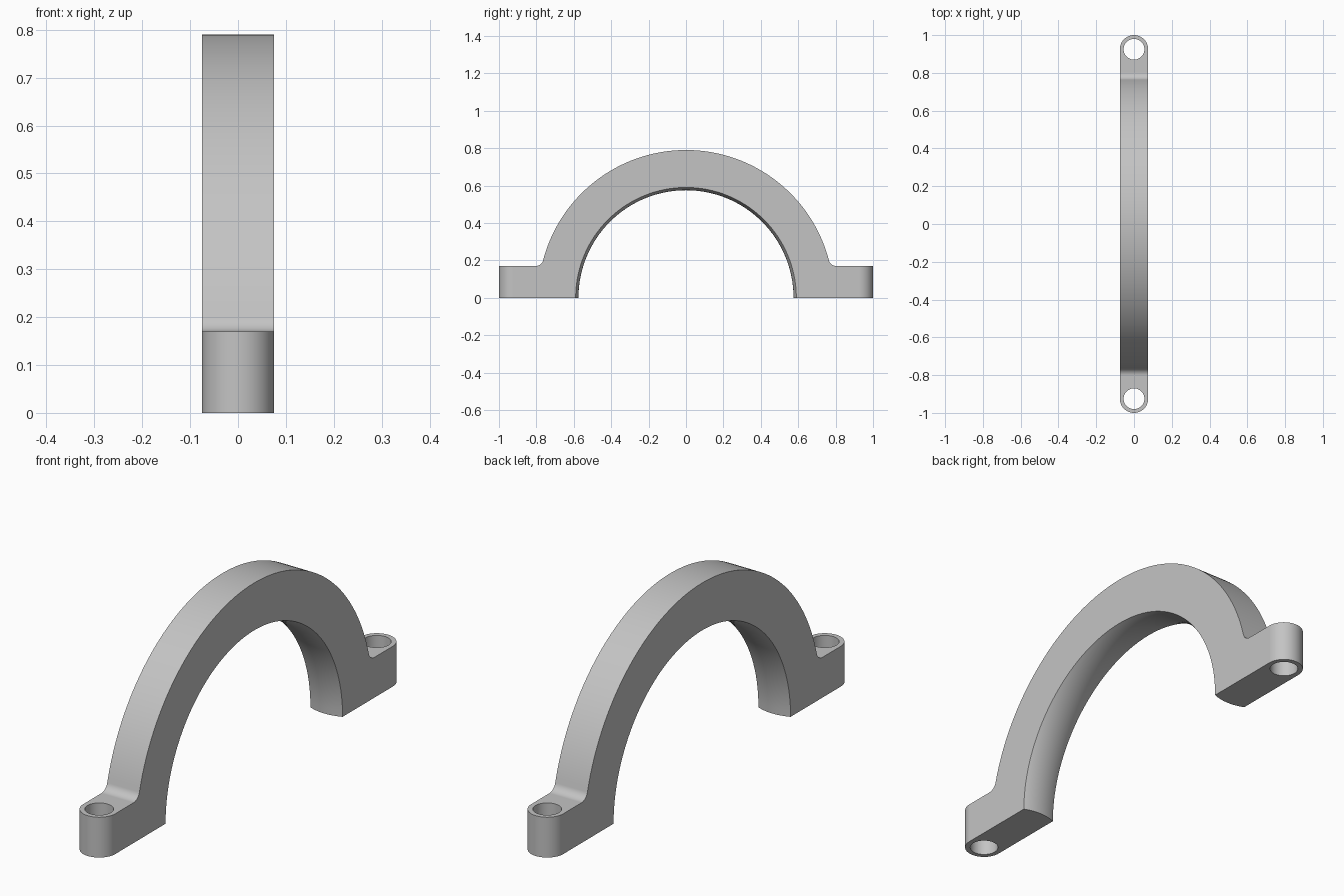
import bpy
import bmesh
from math import sin, cos, pi, sqrt, atan2
from mathutils import Matrix, Vector

if "Cube" in bpy.data.objects:
    bpy.data.objects.remove(bpy.data.objects["Cube"], do_unlink=True)

OUTER, INNER = 0.79, 0.575        # arch radii
HALF_W, CROWN = 0.075, 0.015      # half width and bulge of the inner face
TAB_H, FILLET = 0.17, 0.04        # foot height and fillet radius
HOLE_Y, HOLE_R = 0.925, 0.055     # bolt holes


def arc(cx, cy, r, a0, a1, n):
    """Points on an arc, both ends included."""
    return [(cx + r * cos(a0 + (a1 - a0) * i / n),
             cy + r * sin(a0 + (a1 - a0) * i / n)) for i in range(n + 1)]


def finish(name, bm):
    bmesh.ops.recalc_face_normals(bm, faces=bm.faces)
    mesh = bpy.data.meshes.new(name)
    bm.to_mesh(mesh)
    bm.free()
    obj = bpy.data.objects.new(name, mesh)
    bpy.context.collection.objects.link(obj)
    return obj


def prism(name, points, shift):
    """Extrude a closed outline of 3D points."""
    bm = bmesh.new()
    face = bm.faces.new([bm.verts.new(p) for p in points])
    ext = bmesh.ops.extrude_face_region(bm, geom=[face])
    moved = [v for v in ext["geom"] if isinstance(v, bmesh.types.BMVert)]
    bmesh.ops.translate(bm, verts=moved, vec=shift)
    return finish(name, bm)


def barrel(name):
    """Waisted plug around the x axis that leaves a crowned inner face."""
    big = (HALF_W ** 2 + CROWN ** 2) / (2 * CROWN)
    xs = [HALF_W * 1.3 * i / 12 for i in range(-12, 13)]
    profile = [(x, INNER + big - sqrt(big * big - x * x)) for x in xs]
    profile = [(xs[0], 0)] + profile + [(xs[-1], 0)]
    bm = bmesh.new()
    verts = [bm.verts.new((x, r, 0)) for x, r in profile]
    edges = [bm.edges.new(pair) for pair in zip(verts, verts[1:])]
    bmesh.ops.spin(bm, geom=verts + edges, cent=(0, 0, 0), axis=(1, 0, 0),
                   angle=2 * pi, steps=128, use_duplicate=False)
    bmesh.ops.remove_doubles(bm, verts=bm.verts, dist=1e-5)
    return finish(name, bm)


def apply_boolean(obj, tool, operation):
    mod = obj.modifiers.new("cut", "BOOLEAN")
    mod.operation, mod.object, mod.solver = operation, tool, "EXACT"
    bpy.ops.object.modifier_apply(modifier=mod.name)
    bpy.data.objects.remove(tool, do_unlink=True)


# Side outline: foot top, fillet, outer arch, mirrored for the other end
fz = TAB_H + FILLET
fy = sqrt((OUTER + FILLET) ** 2 - fz ** 2)
a = atan2(fz, fy)
half = [(1.1, 0), (1.1, TAB_H)]
half += arc(fy, fz, FILLET, -pi / 2, a - pi, 10)
half += arc(0, 0, OUTER, a, pi / 2, 48)[1:]
outline = half + [(-y, z) for y, z in reversed(half[:-1])]
clamp = prism("saddle_clamp", [(-0.1, y, z) for y, z in outline], Vector((0.2, 0, 0)))
bpy.context.view_layer.objects.active = clamp
clamp.select_set(True)

# Round the ends in plan
stadium = arc(0, HOLE_Y, HALF_W, 0, pi, 32) + arc(0, -HOLE_Y, HALF_W, pi, 2 * pi, 32)
apply_boolean(clamp, prism("plan_cutter", [(x, y, -0.1) for x, y in stadium],
                           Vector((0, 0, 1.1))), "INTERSECT")

# Crowned inner arch
apply_boolean(clamp, barrel("arch_cutter"), "DIFFERENCE")

# Bolt holes
for side in (-1, 1):
    ring = arc(0, side * HOLE_Y, HOLE_R, 0, 2 * pi, 48)[:-1]
    apply_boolean(clamp, prism("hole_cutter", [(x, y, -0.1) for x, y in ring],
                               Vector((0, 0, 0.5))), "DIFFERENCE")

# Grey finish and smooth shading
grey = bpy.data.materials.new("plain_grey")
grey.use_nodes = True
color = (0.55, 0.55, 0.55, 1)
grey.diffuse_color = color
grey.node_tree.nodes["Principled BSDF"].inputs["Base Color"].default_value = color
clamp.data.materials.clear()
clamp.data.materials.append(grey)
for poly in clamp.data.polygons:
    poly.material_index = 0
bpy.ops.object.shade_smooth_by_angle(angle=pi / 6)
weighted = clamp.modifiers.new("weighted_normals", "WEIGHTED_NORMAL")
weighted.keep_sharp = True
